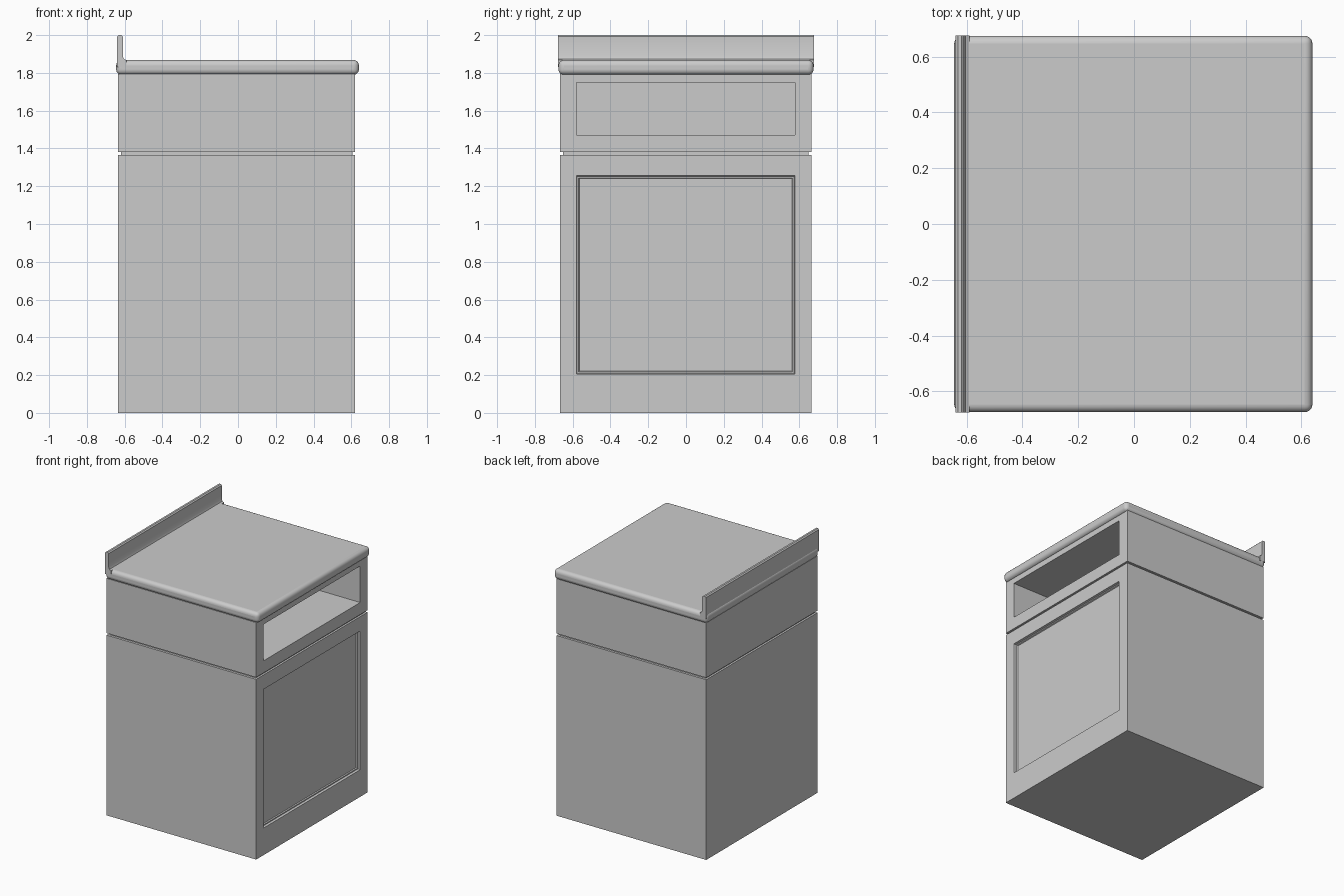
import bpy
import bmesh
from mathutils import Matrix

if "Cube" in bpy.data.objects:
    bpy.data.objects.remove(bpy.data.objects["Cube"])

grey = bpy.data.materials.new("plain grey")
grey.use_nodes = True
colour = (0.6, 0.6, 0.6, 1)
grey.diffuse_color = colour
grey.node_tree.nodes["Principled BSDF"].inputs["Base Color"].default_value = colour


def finish(bm, name):
    bmesh.ops.recalc_face_normals(bm, faces=bm.faces)
    mesh = bpy.data.meshes.new(name)
    bm.to_mesh(mesh)
    bm.free()
    mesh.materials.append(grey)
    obj = bpy.data.objects.new(name, mesh)
    bpy.context.collection.objects.link(obj)
    return obj


def box(x, y, z):
    bm = bmesh.new()
    size = [b - a for a, b in (x, y, z)]
    mid = [(a + b) / 2 for a, b in (x, y, z)]
    bmesh.ops.create_cube(bm, size=1, matrix=Matrix.Translation(mid) @ Matrix.Diagonal((*size, 1)))
    return bm


def sink(bm, steps):
    """Step the +x face inward through a series of (x, y range, z range) rectangles."""
    face = max(bm.faces, key=lambda f: f.calc_center_median().x)
    for x, ys, zs in steps:
        bmesh.ops.inset_region(bm, faces=[face], thickness=0.001)
        mid = face.calc_center_median()
        for v in face.verts:
            v.co = (x, ys[v.co.y > mid.y], zs[v.co.z > mid.z])


def smooth(obj):
    bpy.ops.object.select_all(action="DESELECT")
    obj.select_set(True)
    bpy.context.view_layer.objects.active = obj
    bpy.ops.object.shade_smooth_by_angle()


side_x, side_y = (-0.635, 0.62), (-0.668, 0.665)

# Lower cupboard with a moulded, recessed door panel
bm = box(side_x, side_y, (0, 1.365))
steps = []
for inset, x in ((0, 0.62), (0.004, 0.604), (0.012, 0.604), (0.016, 0.596)):
    steps.append((x, (-0.58 + inset, 0.577 - inset), (0.205 + inset, 1.256 - inset)))
sink(bm, steps)
finish(bm, "lower_cupboard")

# Shadow gap between the two carcass sections
finish(box((-0.62, 0.605), (-0.65, 0.648), (1.36, 1.385)), "shadow_gap")

# Upper section with an open drawer space
bm = box(side_x, side_y, (1.38, 1.795))
opening = ((-0.58, 0.577), (1.472, 1.748))
sink(bm, [(0.62, *opening), (-0.615, *opening)])
finish(bm, "open_drawer_section")

# Worktop with rounded edges
worktop = finish(box((-0.645, 0.64), (-0.675, 0.675), (1.79, 1.868)), "worktop")
bevel = worktop.modifiers.new("rounded edge", "BEVEL")
bevel.width = 0.028
bevel.segments = 5
bevel.limit_method = "NONE"
bevel.affect = "EDGES"
smooth(worktop)

# Upstand with a small cove where it meets the worktop
profile = [(-0.64, 1.83), (-0.64, 1.992), (-0.632, 2), (-0.618, 2), (-0.61, 1.992),
           (-0.61, 1.888), (-0.604, 1.874), (-0.59, 1.867), (-0.59, 1.83)]
bm = bmesh.new()
face = bm.faces.new([bm.verts.new((x, -0.677, z)) for x, z in profile])
extruded = bmesh.ops.extrude_face_region(bm, geom=[face])["geom"]
bmesh.ops.translate(bm, vec=(0, 1.354, 0),
                    verts=[g for g in extruded if isinstance(g, bmesh.types.BMVert)])
smooth(finish(bm, "upstand"))
